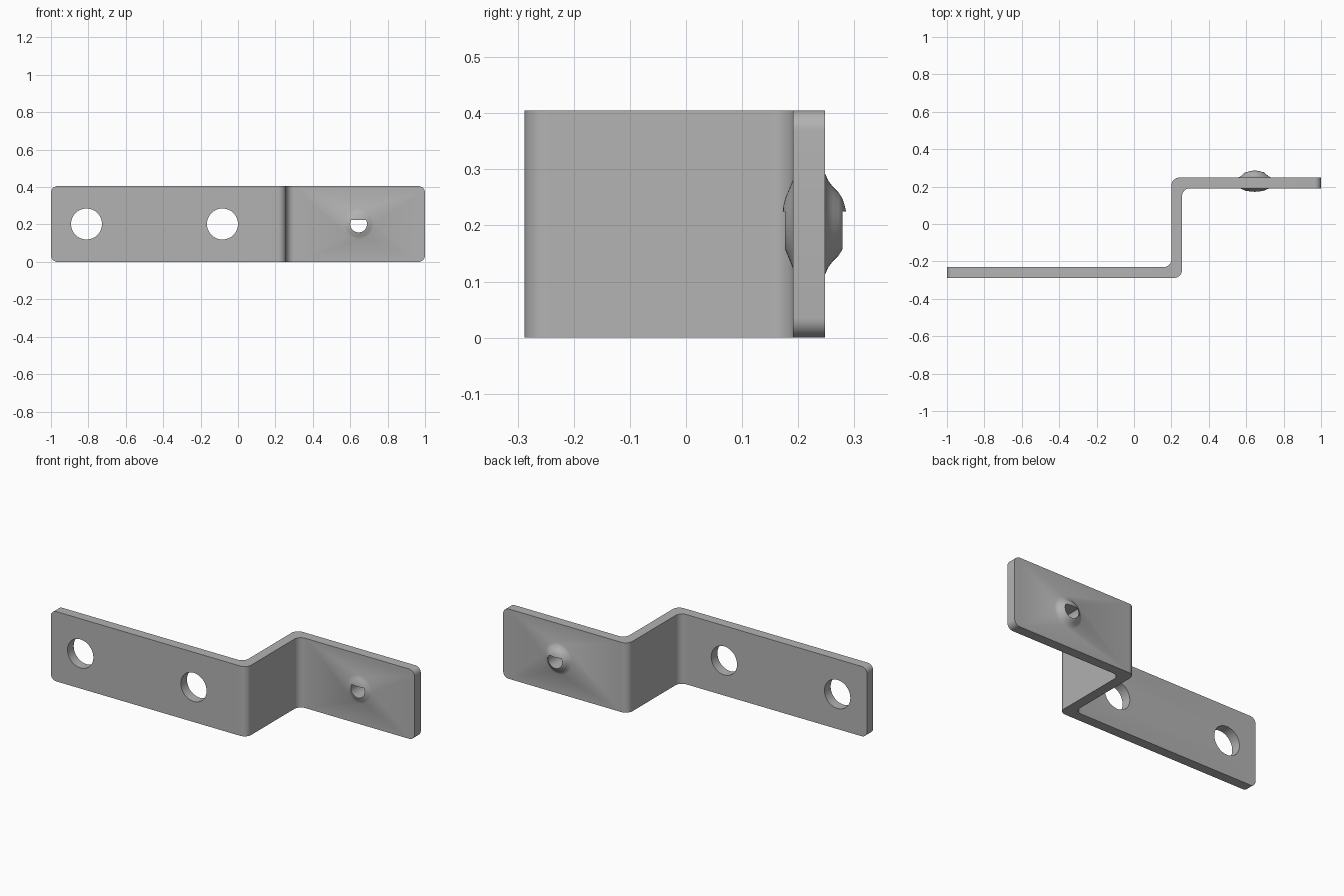
import bpy, bmesh, math
from mathutils import Vector, Matrix

cube = bpy.data.objects.get("Cube")
if cube:
    bpy.data.objects.remove(cube, do_unlink=True)

HEIGHT, THICK = 0.405, 0.057
FRONT, BACK = -0.288, 0.248      # outer faces of the two flanges
WEB = 0.2                        # left edge of the joining web
MID = HEIGHT / 2
DIMPLE_X = 0.645

steel = bpy.data.materials.new("plain grey steel")
steel.use_nodes = True
grey = (0.45, 0.45, 0.45, 1)
steel.diffuse_color = grey
steel.node_tree.nodes["Principled BSDF"].inputs["Base Color"].default_value = grey


def make_object(name, bm):
    bmesh.ops.recalc_face_normals(bm, faces=bm.faces)
    mesh = bpy.data.meshes.new(name)
    bm.to_mesh(mesh)
    bm.free()
    mesh.materials.append(steel)
    obj = bpy.data.objects.new(name, mesh)
    bpy.context.collection.objects.link(obj)
    return obj


def extrude(points, offset):
    bm = bmesh.new()
    face = bm.faces.new([bm.verts.new(p) for p in points])
    result = bmesh.ops.extrude_face_region(bm, geom=[face])
    moved = [v for v in result["geom"] if isinstance(v, bmesh.types.BMVert)]
    bmesh.ops.translate(bm, verts=moved, vec=offset)
    return bm


def hole_cutter(name, x, radius, start, end, steps):
    angles = [math.radians(start + (end - start) * i / steps) for i in range(steps + 1)]
    if end - start == 360:
        angles.pop()
    points = [(x + radius * math.cos(a), -0.5, MID + radius * math.sin(a)) for a in angles]
    obj = make_object(name, extrude(points, (0, 1, 0)))
    obj.hide_render = True
    return obj


def combine(target, tool, operation):
    mod = target.modifiers.new(operation.lower(), "BOOLEAN")
    mod.operation, mod.object, mod.solver = operation, tool, "EXACT"
    bpy.context.view_layer.objects.active = target
    bpy.ops.object.modifier_apply(modifier=mod.name)
    bpy.data.objects.remove(tool, do_unlink=True)


# Bent strip: stepped outline with rounded bends and rounded end corners
right = WEB + THICK
outline = [(-1, FRONT), (right, FRONT), (right, BACK - THICK), (1, BACK - THICK),
           (1, BACK), (WEB, BACK), (WEB, FRONT + THICK), (-1, FRONT + THICK)]
bm = extrude([(x, y, 0) for x, y in outline], (0, 0, HEIGHT))


def is_bend(e):
    a, b = e.verts
    return abs(a.co.z - b.co.z) > 0.1 and abs(a.co.x) < 0.9


def is_end_corner(e):
    a, b = e.verts
    return abs(a.co.x) > 0.9 and abs(b.co.x - a.co.x) < 0.01 and abs(a.co.y - b.co.y) > 0.01


for rule, radius in ((is_bend, 0.042), (is_end_corner, 0.035)):
    edges = [e for e in bm.edges if rule(e)]
    bmesh.ops.bevel(bm, geom=edges, offset=radius, segments=8, profile=0.5, affect="EDGES")
bracket = make_object("bent_bracket", bm)

# Dimple: turned boss that swells out of both faces of the rear flange
profile = [(0, 0.287), (0.012, 0.2865), (0.024, 0.285), (0.036, 0.282), (0.047, 0.278),
           (0.056, 0.272), (0.066, 0.262), (0.078, 0.253), (0.092, 0.247),
           (0.083, 0.192), (0.07, 0.187), (0.058, 0.182), (0.046, 0.177),
           (0.034, 0.174), (0.02, 0.172), (0, 0.1715)]
bm = bmesh.new()
verts = [bm.verts.new((r, y, 0)) for r, y in profile]
edges = [bm.edges.new(pair) for pair in zip(verts, verts[1:])]
bmesh.ops.spin(bm, geom=verts + edges, cent=(0, 0, 0), axis=(0, 1, 0),
               angle=math.tau, steps=40)
bmesh.ops.remove_doubles(bm, verts=bm.verts, dist=0.0001)
bmesh.ops.transform(bm, matrix=Matrix.Translation(Vector((DIMPLE_X, 0, MID))), verts=bm.verts)
combine(bracket, make_object("dimple", bm), "UNION")

# Two round mounting holes and the flat-topped hole through the dimple
for x in (-0.81, -0.083):
    combine(bracket, hole_cutter("round_hole", x, 0.083, 0, 360, 48), "DIFFERENCE")
combine(bracket, hole_cutter("flat_topped_hole", DIMPLE_X, 0.045, 150, 390, 28), "DIFFERENCE")

# Smooth bends with crisp edges
bpy.ops.object.select_all(action="DESELECT")
bracket.select_set(True)
bpy.context.view_layer.objects.active = bracket
bpy.ops.object.shade_smooth_by_angle(angle=math.radians(30))
